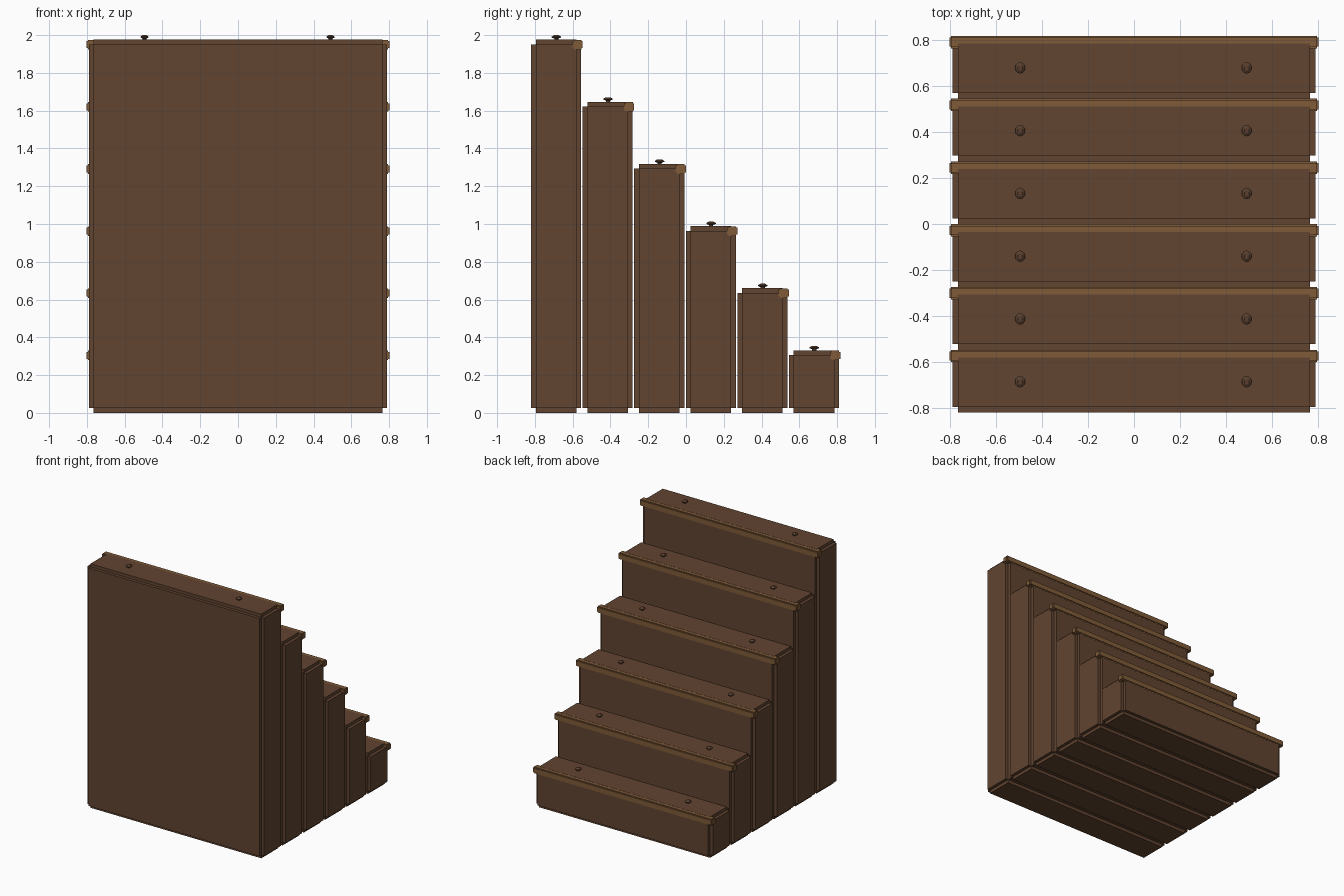
import bpy, bmesh, math
from mathutils import Vector

if "Cube" in bpy.data.objects:
    bpy.data.objects.remove(bpy.data.objects["Cube"])


def material(name, rgb):
    m = bpy.data.materials.new(name)
    m.diffuse_color = (*rgb, 1)
    m.use_nodes = True
    m.node_tree.nodes["Principled BSDF"].inputs["Base Color"].default_value = m.diffuse_color
    return m


WOOD = material("dark wood", (0.120, 0.058, 0.030))
TRIM = material("light wood trim", (0.215, 0.105, 0.040))
PEG = material("peg wood", (0.095, 0.048, 0.026))


def finish(bm, name, mat):
    mesh = bpy.data.meshes.new(name)
    bmesh.ops.recalc_face_normals(bm, faces=bm.faces)
    bm.to_mesh(mesh)
    bm.free()
    mesh.materials.append(mat)
    ob = bpy.data.objects.new(name, mesh)
    bpy.context.collection.objects.link(ob)
    return ob


def notched_box(name, lo, hi, notch, mat):
    """Box whose edges are all rebated: a core with each face pulled outward."""
    lo, hi = Vector(lo), Vector(hi)
    size = hi - lo
    bm = bmesh.new()
    bmesh.ops.create_cube(bm, size=1)
    for v in bm.verts:
        v.co = Vector([c * (s - 2 * notch) for c, s in zip(v.co, size)]) + (lo + hi) / 2
    bm.normal_update()
    out = bmesh.ops.extrude_discrete_faces(bm, faces=bm.faces[:])["faces"]
    for f in out:
        f.normal_update()
        bmesh.ops.translate(bm, verts=f.verts[:], vec=f.normal * notch)
    return finish(bm, name, mat)


def peg(name, x, y, z):
    """Small round peg head on a narrow neck."""
    profile = [(0.011, -0.005), (0.011, 0.006), (0.025, 0.011),
               (0.025, 0.016), (0.012, 0.024)]
    n = 12
    bm = bmesh.new()
    rings = [[bm.verts.new((x + 0.88 * r * math.cos(2 * math.pi * i / n),
                            y + r * math.sin(2 * math.pi * i / n), z + h))
              for i in range(n)] for r, h in profile]
    for a, b in zip(rings, rings[1:]):
        for i in range(n):
            j = (i + 1) % n
            bm.faces.new((a[i], a[j], b[j], b[i]))
    bm.faces.new(rings[0][::-1])
    bm.faces.new(rings[-1])
    return finish(bm, name, PEG)


# six steps, tallest at the front, each a full-height block
for i in range(6):
    y = -0.82 + 0.273 * i
    top = 1.976 - 0.329 * i
    notched_box(f"step_block_{i + 1}", (-0.79, y, 0), (0.79, y + 0.265, top), 0.025, WOOD)
    # light nosing bar along the tread edge
    notched_box(f"step_nosing_{i + 1}", (-0.802, y + 0.219, top - 0.052),
                (0.802, y + 0.273, top - 0.001), 0.007, TRIM)
    # two pegs on the tread
    for side, x in (("left", -0.495), ("right", 0.49)):
        peg(f"peg_{side}_{i + 1}", x, y + 0.134, top)
